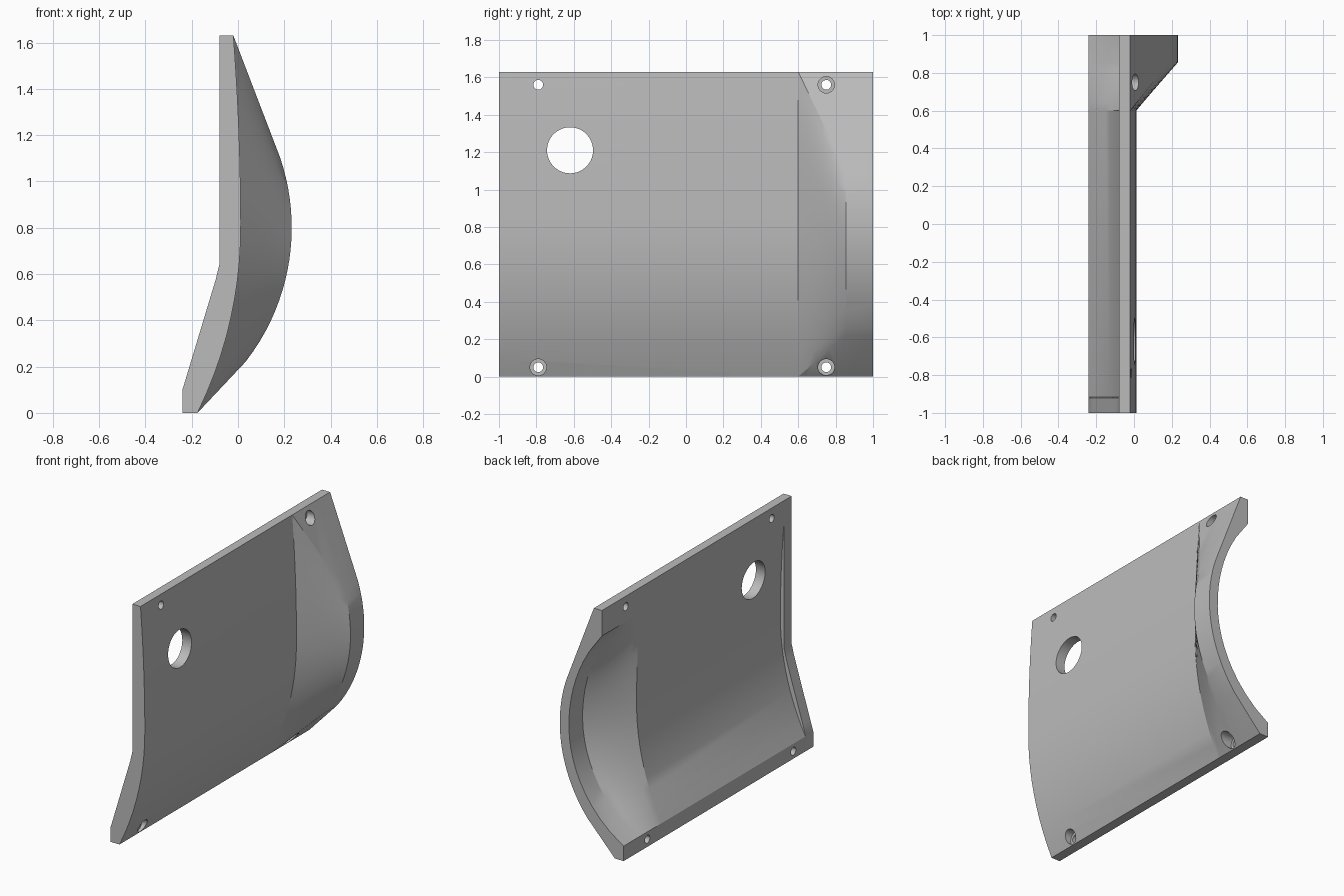
import bpy, bmesh, math
from mathutils import Matrix, Vector

if "Cube" in bpy.data.objects:
    bpy.data.objects.remove(bpy.data.objects["Cube"], do_unlink=True)

H, N = 1.63, 21

grey = bpy.data.materials.new("plain_grey")
grey.use_nodes = True
colour = (0.5, 0.5, 0.5, 1)
grey.diffuse_color = colour
grey.node_tree.nodes["Principled BSDF"].inputs["Base Color"].default_value = colour


def span(a, b):
    return [a + (b - a) * i / (N - 1) for i in range(N)]


def bow(z, peak_x, peak_z, low, high):
    """Arc bulging to peak_x, dropping to the low and high (x, z) ends."""
    ex, ez = low if z < peak_z else high
    drop, half = peak_x - ex, abs(ez - peak_z)
    r = (half ** 2 + drop ** 2) / (2 * drop)
    return peak_x - r + math.sqrt(r * r - (z - peak_z) ** 2)


BOT, TOP = (-0.175, 0), (-0.02, H)
IN_BOT, IN_TOP = (-0.24, 0.1), (-0.08, 1.46)


# Cross-sections: outer side going up, then inner side coming down
def section(outer_peak, outer_low, outer_high, inner_peak, inner_z):
    outer = [BOT] + [(bow(z, *outer_peak, outer_low, outer_high), z)
                     for z in span(outer_low[1], outer_high[1])] + [TOP]
    inner = [(IN_BOT[0], 0)] + [(bow(z, inner_peak, inner_z, IN_BOT, IN_TOP), z)
                                for z in span(IN_BOT[1], IN_TOP[1])] + [(IN_TOP[0], H)]
    return outer + inner[::-1]


main = section((0.012, 0.8), BOT, TOP, -0.055, 0.85)
bulge = section((0.232, 0.8), (0.032, 0.22), (0.183, 1.1), 0.165, 0.8)


# Front rib fills the inner hollow out to two straight lines
def rib_x(z):
    return -0.08 - 0.16 * min(1, max(0, (0.63 - z) / 0.53))


half = N + 2
rib = main[:half] + [(min(x, rib_x(z)), z) for x, z in main[half:]]


def blend(a, b, t):
    return [(p[0] + (q[0] - p[0]) * t, p[1] + (q[1] - p[1]) * t) for p, q in zip(a, b)]


# Loft the panel along y
stations = [(-1, rib), (-0.92, rib), (-0.917, main)]
steps = 6
for i in range(steps + 1):
    t = i / steps
    stations.append((0.6 + 0.255 * t, blend(main, bulge, t)))
stations.append((1, bulge))

bm = bmesh.new()
rows = [[bm.verts.new((x, y, z)) for x, z in sec] for y, sec in stations]
n = len(main)
for a, b in zip(rows, rows[1:]):
    for i in range(n):
        j = (i + 1) % n
        bm.faces.new((a[i], a[j], b[j], b[i]))
# End caps as strips between the outer and inner sides
for row in (rows[0], rows[-1]):
    for i in range(half - 1):
        bm.faces.new((row[i], row[i + 1], row[n - 2 - i], row[n - 1 - i]))
bmesh.ops.remove_doubles(bm, verts=bm.verts, dist=0.0005)
bmesh.ops.recalc_face_normals(bm, faces=bm.faces)
mesh = bpy.data.meshes.new("curved_panel")
bm.to_mesh(mesh)
bm.free()
mesh.materials.append(grey)
panel = bpy.data.objects.new("curved_panel", mesh)
bpy.context.collection.objects.link(panel)

cutters = []


def bore(y, z, radius, x0, x1, sides=32):
    """Cylindrical cutter running along x."""
    cb = bmesh.new()
    place = Matrix.Translation(Vector(((x0 + x1) / 2, y, z))) @ Matrix.Rotation(math.pi / 2, 4, 'Y')
    bmesh.ops.create_cone(cb, cap_ends=True, segments=sides, radius1=radius,
                          radius2=radius, depth=x1 - x0, matrix=place)
    cm = bpy.data.meshes.new("hole_cutter")
    cb.to_mesh(cm)
    cb.free()
    cm.materials.append(grey)
    ob = bpy.data.objects.new("hole_cutter", cm)
    ob.hide_render = True
    bpy.context.collection.objects.link(ob)
    mod = panel.modifiers.new("hole", 'BOOLEAN')
    mod.operation, mod.solver, mod.object = 'DIFFERENCE', 'EXACT', ob
    cutters.append(ob)


# Large port, four screw holes, three of them counterbored
bore(-0.62, 1.21, 0.123, -0.5, 0.5, 64)
for y in (-0.79, 0.75):
    for z in (0.05, 1.56):
        bore(y, z, 0.026, -0.5, 0.5)
        if y > 0 or z < 1:
            bore(y, z, 0.044, -0.19 if z < 1 else -0.045, 0.5)

# Bake the holes and discard the cutters
bpy.context.view_layer.update()
baked = bpy.data.meshes.new_from_object(
    panel.evaluated_get(bpy.context.evaluated_depsgraph_get()))
panel.modifiers.clear()
panel.data = baked
for ob in cutters:
    bpy.data.objects.remove(ob, do_unlink=True)

bpy.ops.object.select_all(action='DESELECT')
panel.select_set(True)
bpy.context.view_layer.objects.active = panel
bpy.ops.object.shade_smooth_by_angle(angle=math.radians(25))
